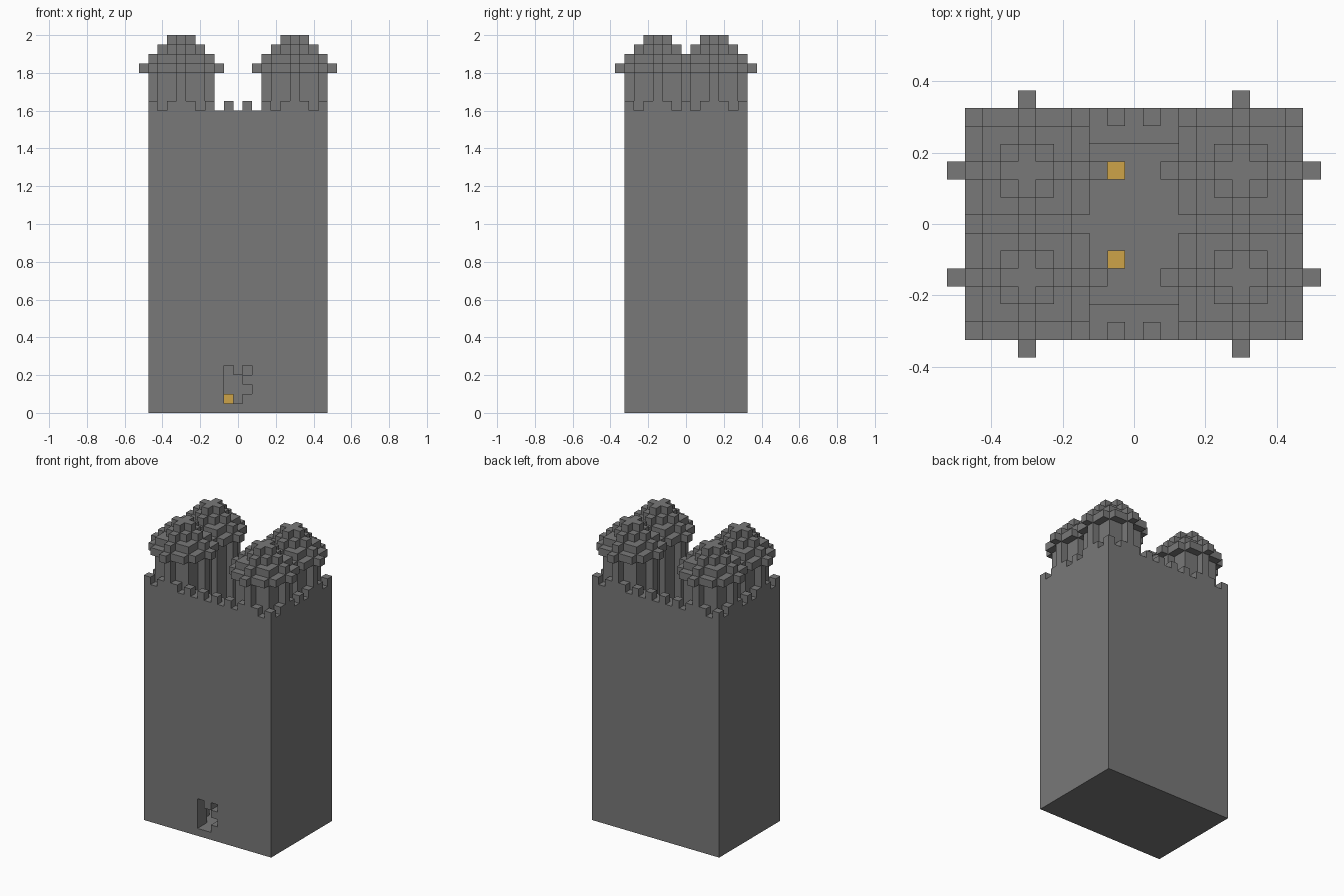
import bpy
import bmesh
from itertools import product
from mathutils import Vector

UNIT = 0.05            # edge of one building block
HALF_X, HALF_Y = 9, 6  # keep footprint, in blocks from the centre
WALL_TOP = 32
EAVES = 36

cube = bpy.data.objects.get("Cube")
if cube:
    bpy.data.objects.remove(cube, do_unlink=True)


def make_material(name, rgb):
    mat = bpy.data.materials.new(name)
    mat.use_nodes = True
    mat.diffuse_color = (*rgb, 1)
    mat.node_tree.nodes["Principled BSDF"].inputs["Base Color"].default_value = (*rgb, 1)
    return mat


def block(xs, ys, zs):
    """Set of cells in a box; each range is inclusive."""
    spans = [range(a, b + 1) for a, b in (xs, ys, zs)]
    return set(product(*spans))


def disc(cx, cy, radius, z_from, z_to):
    """Set of cells in a blocky upright cylinder."""
    box = block((cx - radius, cx + radius), (cy - radius, cy + radius), (z_from, z_to))
    return {c for c in box if (c[0] - cx) ** 2 + (c[1] - cy) ** 2 <= radius ** 2}


def build(name, cells, mat):
    """Skin the exposed sides of the cells and merge flat areas."""
    bm = bmesh.new()
    corners = {}

    def corner(p):
        key = tuple(round(2 * v) for v in p)
        if key not in corners:
            corners[key] = bm.verts.new((p + Vector((0, 0, 0.5))) * UNIT)
        return corners[key]

    for cell in cells:
        for axis, sign in product(range(3), (-1, 1)):
            n = Vector((0, 0, 0))
            n[axis] = sign
            if tuple(round(a + b) for a, b in zip(cell, n)) in cells:
                continue
            u = Vector((0, 0, 0))
            u[(axis + 1) % 3] = 1
            v = n.cross(u)
            mid = Vector(cell) + n / 2
            bm.faces.new([corner(mid + (a * u + b * v) / 2)
                          for a, b in ((-1, -1), (1, -1), (1, 1), (-1, 1))])
    bmesh.ops.dissolve_limit(bm, angle_limit=0.01, verts=bm.verts, edges=bm.edges)
    mesh = bpy.data.meshes.new(name)
    bm.to_mesh(mesh)
    bm.free()
    mesh.materials.append(mat)
    obj = bpy.data.objects.new(name, mesh)
    bpy.context.collection.objects.link(obj)
    return obj


stone = make_material("grey stone", (0.19, 0.19, 0.19))
gold = make_material("gold", (0.61, 0.37, 0.065))

# Hollow keep with a floor and walls two blocks thick
keep = block((-HALF_X, HALF_X), (-HALF_Y, HALF_Y), (0, WALL_TOP - 1))
keep -= block((2 - HALF_X, HALF_X - 2), (2 - HALF_Y, HALF_Y - 2), (1, WALL_TOP))

# Ragged doorway in the front wall
front = (-HALF_Y, 1 - HALF_Y)
keep -= block((-1, -1), front, (1, 4))
keep -= block((0, 0), front, (1, 3))
for z in (2, 4):
    keep -= block((1, 1), front, (z, z))

# Merlons on every other block of the outer edge
for x, y in product(range(-HALF_X, HALF_X + 1), range(-HALF_Y, HALF_Y + 1)):
    on_long_side = abs(y) == HALF_Y and x % 2 == 1
    on_short_side = abs(x) == HALF_X and y % 2 == 0
    if on_long_side or on_short_side:
        keep.add((x, y, WALL_TOP))

# Four corner towers with stepped roofs
towers, roofs = set(), set()
for cx, cy in product((-6, 6), (-3, 3)):
    towers |= disc(cx, cy, 3, 1, EAVES - 1)
    for step in range(4):
        roofs |= disc(cx, cy, 4 - step, EAVES + step, EAVES + step)

build("keep_walls", keep, stone)
build("corner_towers", towers - keep, stone)
build("tower_roofs", roofs, stone)

# Gold blocks on the floor inside
for name, y in (("gold_block_front", -2), ("gold_block_back", 3)):
    build(name, {(-1, y, 1)}, gold)
